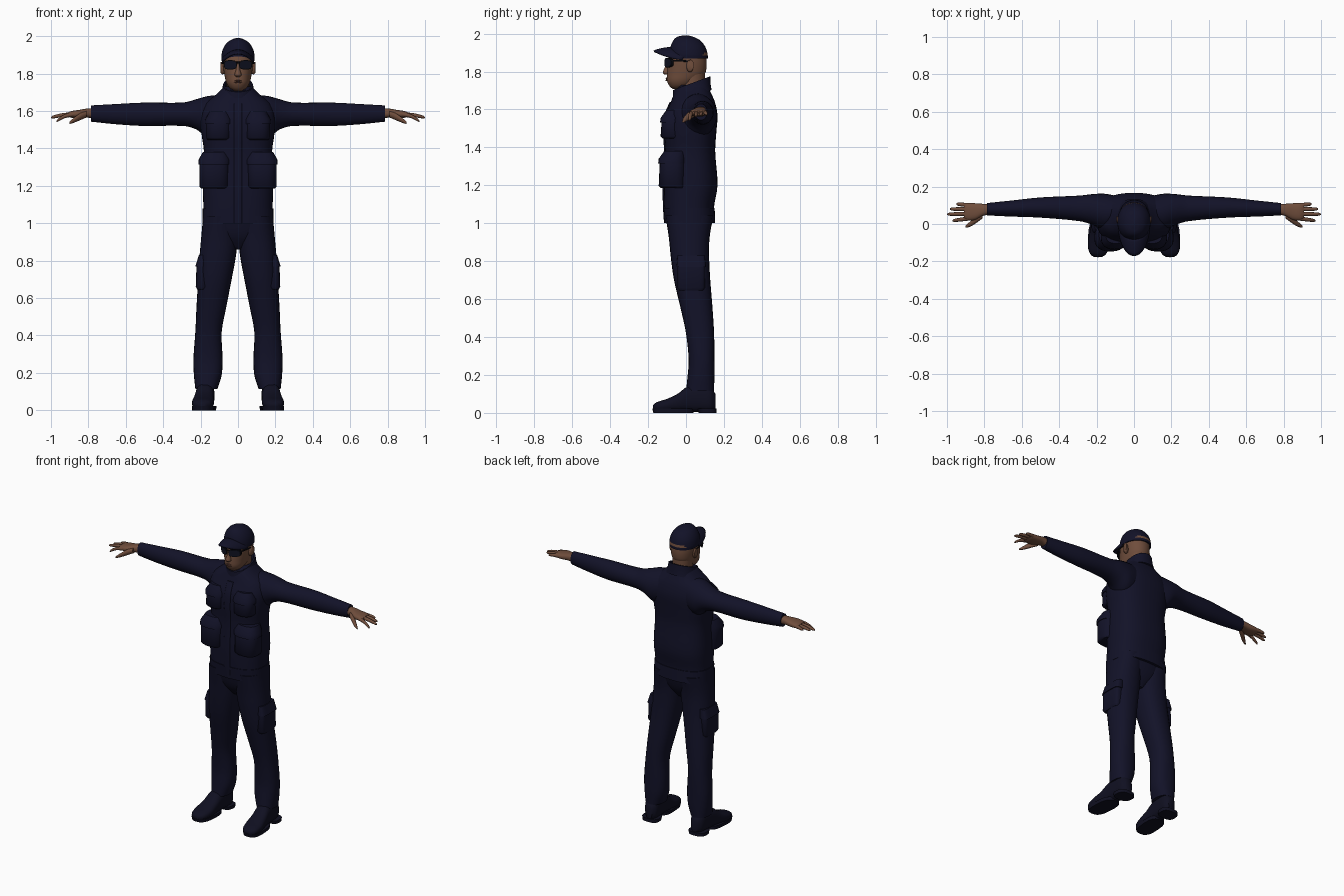
import bpy
import bmesh
from math import cos, sin, pi, copysign, radians

cube = bpy.data.objects.get("Cube")
if cube:
    bpy.data.objects.remove(cube, do_unlink=True)


def make_material(name, red, green, blue):
    material = bpy.data.materials.new(name)
    material.use_nodes = True
    colour = (red, green, blue, 1)
    material.diffuse_color = colour
    shader = material.node_tree.nodes["Principled BSDF"]
    shader.inputs["Base Color"].default_value = colour
    shader.inputs["Roughness"].default_value = 0.8
    return material


navy = make_material("navy cloth", .006, .006, .021)
boot_dark = make_material("dark boot leather", .005, .005, .015)
skin = make_material("brown skin", .16, .075, .045)
lip = make_material("lip brown", .11, .045, .032)
black = make_material("black frame", .003, .003, .005)
lens_dark = make_material("dark lens", .005, .006, .016)


def finish(name, bm, materials, angle=50):
    bmesh.ops.recalc_face_normals(bm, faces=bm.faces)
    mesh = bpy.data.meshes.new(name)
    bm.to_mesh(mesh)
    bm.free()
    for material in materials:
        mesh.materials.append(material)
    obj = bpy.data.objects.new(name, mesh)
    bpy.context.collection.objects.link(obj)
    bpy.ops.object.select_all(action="DESELECT")
    obj.select_set(True)
    bpy.context.view_layer.objects.active = obj
    bpy.ops.object.shade_smooth_by_angle(angle=radians(angle))
    return obj


def smooth_rows(rows, steps):
    """Hermite interpolation of the section extents between the given rows."""
    if steps == 1:
        return rows
    last = len(rows) - 1

    def slope(i, k):
        before, after = rows[max(i - 1, 0)], rows[min(i + 1, last)]
        return (after[k] - before[k]) / (after[0] - before[0])

    result = []
    for i in range(last):
        start, end = rows[i], rows[i + 1]
        gap = end[0] - start[0]
        for step in range(steps):
            u = step / steps
            ease = u * u * (3 - 2 * u)
            row = [start[0] + gap * u]
            for k in range(1, 5):
                bend = gap * (slope(i, k) * u * (1 - u) ** 2 - slope(i + 1, k) * u * u * (1 - u))
                row.append(start[k] + (end[k] - start[k]) * ease + bend)
            result.append(row)
    return result + [rows[-1]]


def loft(name, axis, rows, material, power=2.0, sides=24, steps=4, side=1, warp=None, paint=None):
    """Skin rounded sections; each row is position, then low and high on both other axes."""
    bm = bmesh.new()
    rings = []
    for t, a0, a1, b0, b1 in smooth_rows(rows, steps):
        ring = []
        for i in range(sides):
            angle = 2 * pi * i / sides
            c, s = cos(angle), sin(angle)
            a = (a0 + a1) / 2 + (a1 - a0) / 2 * copysign(abs(c) ** (2 / power), c)
            b = (b0 + b1) / 2 + (b1 - b0) / 2 * copysign(abs(s) ** (2 / power), s)
            x, y, z = {"x": (t, a, b), "y": (a, t, b), "z": (a, b, t)}[axis]
            if warp:
                x, y, z = warp(x, y, z)
            ring.append(bm.verts.new((x * side, y, z)))
        rings.append(ring)
    for low, high in zip(rings, rings[1:]):
        for i in range(sides):
            j = (i + 1) % sides
            bm.faces.new((low[i], low[j], high[j], high[i]))
    bm.faces.new(rings[0])
    bm.faces.new(rings[-1])
    materials = [material]
    if paint:
        materials.append(paint[0])
        for face in bm.faces:
            face.material_index = int(paint[1](face.calc_center_median()))
    return finish(name, bm, materials)


def pair(name, *args, **options):
    for label, side in (("left", 1), ("right", -1)):
        loft(label + "_" + name, *args, side=side, **options)


def sym(*rows):
    """Rows given as height, half width, front and back."""
    return [(z, -w, w, front, back) for z, w, front, back in rows]


# Jacket body, waistband and zip placket
jacket = sym((1, .186, -.11, .15), (1.08, .185, -.115, .147), (1.2, .188, -.118, .166),
             (1.38, .182, -.11, .154), (1.48, .195, -.115, .16), (1.57, .2, -.108, .166),
             (1.64, .175, -.08, .152), (1.69, .115, -.06, .13), (1.73, .075, -.035, .11))
loft("jacket", "z", jacket, navy, power=2.5, sides=40)
band = [(z, -w - .004, w + .004, f - .004, b + .004)
        for z, _, w, f, b in (jacket[0], jacket[1])]
loft("waistband", "z", band, navy, power=2.5, sides=40, steps=1)
placket = [(z, -.022, .022, f - .006, f + .03) for z, _, _, f, _ in jacket[:-2]]
loft("zip_placket", "z", placket, navy, power=6)

# Stand-up collar, lower at the throat
loft("collar", "z", sym((1.66, .105, -.075, .135), (1.69, .09, -.07, .13), (1.735, .08, -.068, .128),
                        (1.735, .07, -.055, .116), (1.68, .06, -.045, .105)), navy,
     power=2.2, sides=32, steps=1, warp=lambda x, y, z: (x, y, z + .37 * (y - .02)))

# Sleeves
pair("sleeve", "x", [(.09, -.02, .15, 1.47, 1.685), (.16, -.035, .162, 1.455, 1.68),
                     (.22, -.005, .16, 1.5, 1.664), (.29, .015, .152, 1.52, 1.646),
                     (.5, .034, .142, 1.52, 1.645), (.66, .04, .125, 1.53, 1.637),
                     (.785, .046, .112, 1.543, 1.63)], navy)

# Jacket pockets with flaps
for name, x0, x1, front, back, low, high in (("hip_pocket", .045, .207, -.144, .0, 1.19, 1.36),
                                             ("chest_pocket", .035, .172, -.134, .0, 1.45, 1.575)):
    pair(name, "z", [(low - .004, x0 + .01, x1 - .01, front + .012, back),
                     (low + .008, x0, x1, front, back),
                     (high - .03, x0, x1, front + .006, back),
                     (high, x0 + .008, x1 - .01, front + .016, back)],
         navy, power=2.5, steps=1)
    pair(name + "_flap", "z", [(high - .045, x0 - .004, x1 + .005, front - .003, back),
                               (high - .02, x0 - .004, x1 + .004, front, back),
                               (high + .022, x0 + .012, x1 - .02, front + .03, back)],
         navy, power=2.5, steps=1)

# Trousers
loft("trouser_seat", "z", sym((.86, .025, -.035, .07), (.93, .13, -.082, .115), (1.03, .184, -.11, .146)),
     navy, power=2.5, sides=32)
pair("trouser_leg", "z", [(1.04, .004, .186, -.108, .143), (.92, .002, .197, -.09, .124),
                          (.82, .012, .206, -.08, .122), (.7, .034, .213, -.063, .128),
                          (.55, .063, .222, -.028, .14), (.42, .087, .228, .0, .148),
                          (.28, .083, .238, .014, .15), (.19, .087, .236, .008, .15),
                          (.115, .11, .228, .0, .147)], navy, power=2.3)
pair("cargo_pocket", "z", [(.645, .17, .217, -.035, .09), (.66, .16, .226, -.045, .1),
                           (.77, .16, .222, -.045, .1), (.77, .16, .228, -.05, .105),
                           (.83, .16, .209, -.045, .1)], navy, power=4, steps=1)


# Boots, turned slightly outwards
def toe_out(x, y, z):
    return x - .06 * (y - .1), y, z


pair("boot", "y", [(-.175, .155, .195, .014, .04), (-.155, .13, .222, .008, .056),
                   (-.1, .117, .234, .006, .074), (-.045, .12, .228, .006, .1),
                   (.01, .123, .222, .006, .14), (.08, .125, .22, .006, .15),
                   (.13, .13, .216, .006, .14), (.155, .15, .195, .02, .1)],
     boot_dark, power=2.5, warp=toe_out)
for name, y0, y1 in (("boot_sole", -.178, .04), ("boot_heel", .06, .162)):
    pair(name, "z", [(0, .118, .234, y0 + .006, y1), (.022, .116, .236, y0, y1)],
         boot_dark, power=2.8, steps=1, warp=toe_out)

# Hands with four fingers and a thumb
pair("palm", "x", [(.77, .052, .106, 1.56, 1.615), (.81, .042, .108, 1.565, 1.613),
                   (.85, .022, .111, 1.562, 1.606), (.89, .02, .112, 1.564, 1.6),
                   (.91, .03, .108, 1.57, 1.592)], skin, power=2.4)
fingers = (("index_finger", .03, .018, .97, 1.545), ("middle_finger", .055, .052, 1, 1.565),
           ("ring_finger", .079, .08, .985, 1.57), ("little_finger", .1, .107, .95, 1.575))
for name, y0, y1, tip, drop in fingers:
    rows = []
    for u, r in ((0, .0115), (.5, .0105), (.9, .008), (1, .003)):
        y, z = y0 + (y1 - y0) * u, 1.582 + (drop - 1.582) * u * u
        rows.append((.88 + (tip - .88) * u, y - r, y + r, z - r, z + r))
    pair(name, "x", rows, skin, sides=12, steps=3)
pair("thumb", "x", [(.81, .03, .065, 1.565, 1.6), (.845, .004, .04, 1.55, 1.588),
                    (.88, -.016, .01, 1.536, 1.562), (.902, -.02, -.01, 1.53, 1.542)],
     skin, sides=14)

# Neck and head
loft("neck", "z", sym((1.64, .062, -.03, .1), (1.72, .06, -.03, .1), (1.8, .064, -.03, .1)), skin)
loft("head", "z", sym((1.708, .02, -.07, -.02), (1.722, .044, -.086, .02), (1.75, .062, -.1, .06),
                      (1.785, .071, -.101, .098), (1.82, .077, -.098, .108), (1.86, .081, -.093, .108),
                      (1.9, .08, -.085, .1), (1.94, .06, -.06, .07)), skin, power=2.15, sides=36)
loft("nose", "z", sym((1.783, .012, -.112, -.08), (1.793, .019, -.123, -.08),
                      (1.82, .011, -.113, -.08), (1.85, .008, -.1, -.08)), skin, sides=14)
for name, low, high in (("upper_lip", 1.758, 1.766), ("lower_lip", 1.749, 1.758)):
    middle = (low + high) / 2
    loft(name, "x", [(-.025, -.1, -.09, middle - .001, middle + .001), (0, -.108, -.09, low, high),
                     (.025, -.1, -.09, middle - .001, middle + .001)], lip, sides=12,
         warp=lambda x, y, z: (x, y + 10 * x * x, z))
pair("ear", "x", [(.065, .005, .03, 1.8, 1.85), (.085, .002, .04, 1.796, 1.862),
                  (.094, .01, .042, 1.805, 1.862)], skin, sides=16, steps=2)


# Sunglasses wrapped around the face
def wrap(x, y, z):
    return x, y + 7 * x * x, z


pair("lens_rim", "y", [(-.112, .006, .075, 1.822, 1.872), (-.104, .006, .075, 1.822, 1.872)],
     black, power=3, steps=1, warp=wrap)
pair("lens", "y", [(-.1145, .01, .071, 1.826, 1.867), (-.11, .01, .071, 1.826, 1.867)],
     lens_dark, power=3, steps=1, warp=wrap)
loft("glasses_bridge", "x", [(-.012, -.112, -.104, 1.855, 1.864), (.012, -.112, -.104, 1.855, 1.864)],
     black, sides=8, steps=1)
pair("glasses_arm", "y", [(-.078, .07, .076, 1.852, 1.862), (-.03, .08, .085, 1.852, 1.861),
                          (.025, .085, .09, 1.85, 1.858)], black, power=4, sides=8)

# Cap crown with the adjustment slot at the back
loft("cap_crown", "z", sym((1.868, .087, -.084, .115), (1.89, .089, -.088, .114), (1.93, .081, -.082, .102),
                           (1.965, .059, -.066, .074), (1.984, .03, -.044, .036), (1.991, .006, -.012, .008)),
     navy, power=2.1, sides=40,
     paint=(skin, lambda c: c.y > .09 and 1.882 < c.z < 1.9))

# Arched cap brim
bm = bmesh.new()
grid = []
for i in range(21):
    t = radians(-80 + 8 * i)
    row = []
    for j in range(6):
        v = j / 5
        row.append(bm.verts.new((.084 * sin(t), .012 - (.09 + .092 * v) * cos(t),
                                 1.925 - .048 * sin(t) ** 2 - .018 * v * v)))
    grid.append(row)
for left, right in zip(grid, grid[1:]):
    for j in range(5):
        bm.faces.new((left[j], right[j], right[j + 1], left[j + 1]))
brim = finish("cap_brim", bm, [navy])
solid = brim.modifiers.new("thickness", "SOLIDIFY")
solid.thickness = .008
solid.offset = 0
